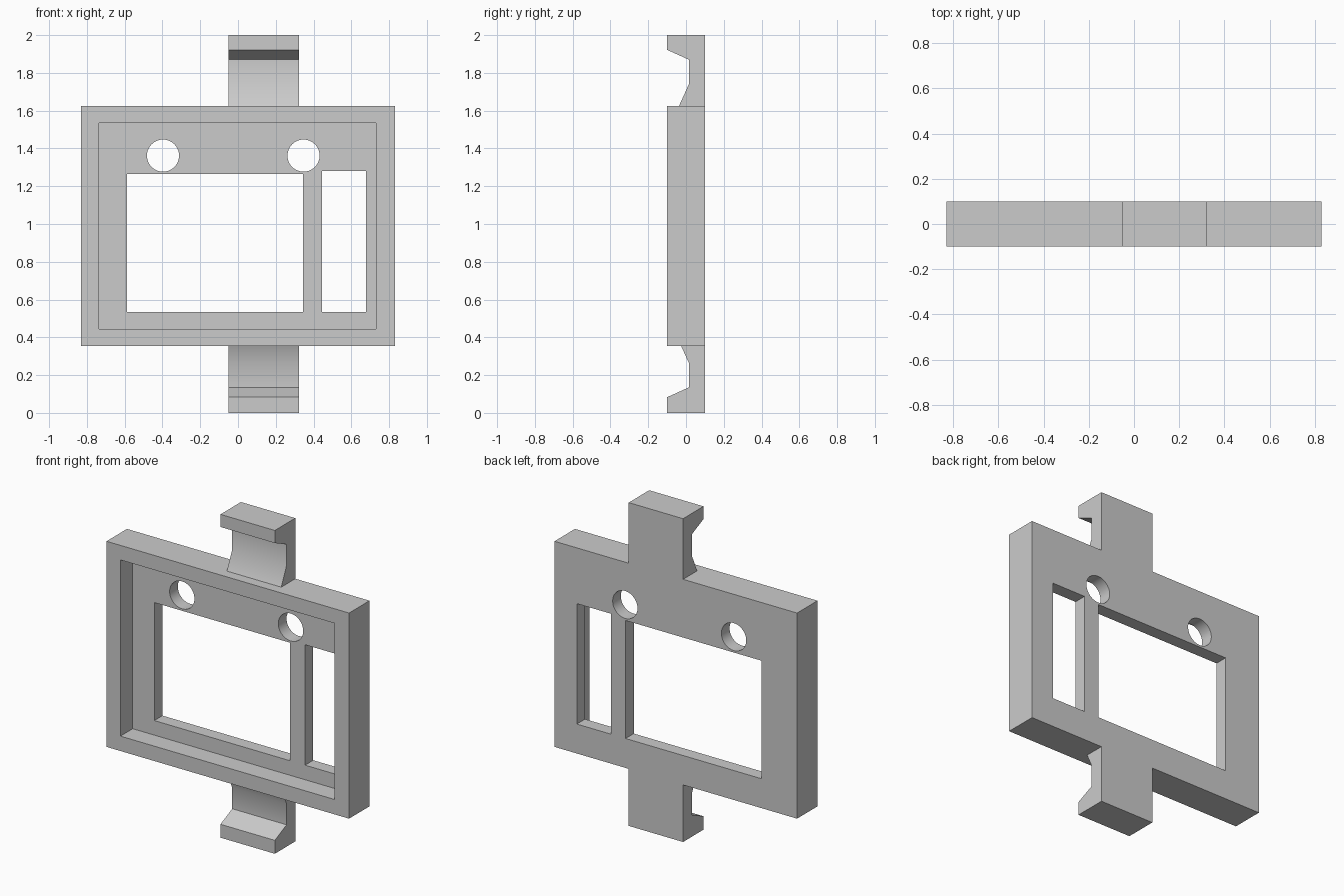
import bpy, bmesh, math
from mathutils import Matrix, Vector

cube = bpy.data.objects.get("Cube")
if cube:
    bpy.data.objects.remove(cube, do_unlink=True)

grey = bpy.data.materials.new("plain grey")
grey.use_nodes = True
GREY = (0.6, 0.6, 0.6, 1)
grey.diffuse_color = GREY
grey.node_tree.nodes["Principled BSDF"].inputs["Base Color"].default_value = GREY

BACK, FRONT, FLOOR = 0.1, -0.1, 0.02


def make_object(name, bm):
    bmesh.ops.recalc_face_normals(bm, faces=bm.faces)
    mesh = bpy.data.meshes.new(name)
    bm.to_mesh(mesh)
    bm.free()
    mesh.materials.append(grey)
    obj = bpy.data.objects.new(name, mesh)
    bpy.context.collection.objects.link(obj)
    return obj


def box(name, x0, x1, y0, y1, z0, z1):
    bm = bmesh.new()
    size = Matrix.Diagonal((x1 - x0, y1 - y0, z1 - z0, 1))
    centre = Matrix.Translation(((x0 + x1) / 2, (y0 + y1) / 2, (z0 + z1) / 2))
    bmesh.ops.create_cube(bm, size=1, matrix=centre @ size)
    return make_object(name, bm)


def rod(name, x, z, radius):
    bm = bmesh.new()
    turn = Matrix.Translation((x, 0, z)) @ Matrix.Rotation(math.pi / 2, 4, "X")
    bmesh.ops.create_cone(bm, cap_ends=True, segments=48, radius1=radius,
                          radius2=radius, depth=1, matrix=turn)
    return make_object(name, bm)


def extrude_profile(name, profile, x0, x1):
    bm = bmesh.new()
    face = bm.faces.new([bm.verts.new((x0, y, z)) for y, z in profile])
    grown = bmesh.ops.extrude_face_region(bm, geom=[face], use_keep_orig=True)
    verts = [v for v in grown["geom"] if isinstance(v, bmesh.types.BMVert)]
    bmesh.ops.translate(bm, verts=verts, vec=Vector((x1 - x0, 0, 0)))
    return make_object(name, bm)


def smooth(obj):
    bpy.ops.object.select_all(action="DESELECT")
    obj.select_set(True)
    bpy.context.view_layer.objects.active = obj
    bpy.ops.object.shade_smooth_by_angle(angle=math.radians(28))


# Frame with a recessed front, two windows and two screw holes
frame = box("frame", -0.83, 0.83, FRONT, BACK, 0.353, 1.625)
cutters = [
    box("recess_cutter", -0.735, 0.73, -0.5, FLOOR, 0.445, 1.535),
    box("main_window_cutter", -0.587, 0.343, -0.5, 0.5, 0.535, 1.265),
    box("side_window_cutter", 0.445, 0.677, -0.5, 0.5, 0.535, 1.28),
    rod("right_hole_cutter", -0.397, 1.362, 0.085),
    rod("left_hole_cutter", 0.347, 1.362, 0.085),
]
for cutter in cutters:
    cut = frame.modifiers.new(cutter.name, "BOOLEAN")
    cut.operation = "DIFFERENCE"
    cut.solver = "EXACT"
    cut.object = cutter
bpy.context.view_layer.update()
depsgraph = bpy.context.evaluated_depsgraph_get()
carved = bpy.data.meshes.new_from_object(frame.evaluated_get(depsgraph))
frame.modifiers.clear()
frame.data = carved
for cutter in cutters:
    bpy.data.objects.remove(cutter, do_unlink=True)
smooth(frame)

# Hooked mounting clips above and below the frame
top_profile = [(BACK, 1.625), (-0.037, 1.625), (0.015, 1.74), (0.015, 1.87),
               (FRONT, 1.922), (FRONT, 2), (BACK, 2)]
bottom_profile = [(BACK, 0.353), (-0.025, 0.353), (0.015, 0.265), (0.015, 0.135),
                  (FRONT, 0.083), (FRONT, 0), (BACK, 0)]
for name, profile in (("top_clip", top_profile), ("bottom_clip", bottom_profile)):
    smooth(extrude_profile(name, profile, -0.05, 0.322))
